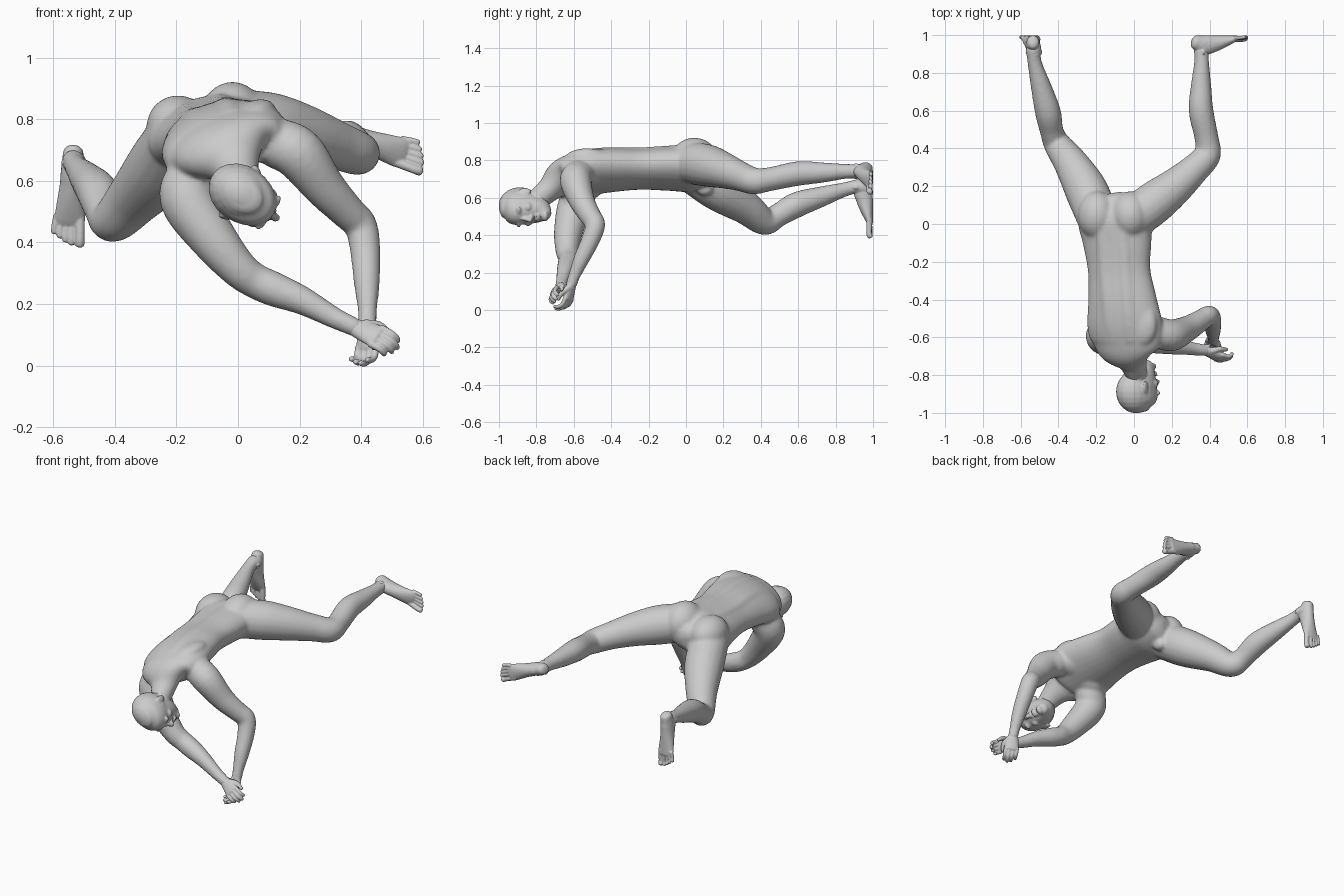
import bpy, bmesh
from math import sin, cos, pi
from mathutils import Vector, Matrix

V = Vector


def catmull(a, b, c, d, t):
    return 0.5 * (2 * b + (c - a) * t + (2 * a - 5 * b + 4 * c - d) * t * t + (3 * b - a - 3 * c + d) * t ** 3)


def loft(bm, pts, ref, ref_end=None, n=18, sub=5, cap=0.7):
    """Closed rounded tube through (x, y, z, radius along ref, other radius)."""
    P = [V(p if len(p) == 5 else (*p, p[3])) for p in pts]
    P = [2 * P[0] - P[1]] + P + [2 * P[-1] - P[-2]]
    S = [catmull(*P[i:i + 4], k / sub) for i in range(len(P) - 3) for k in range(sub)] + [P[-2]]
    ref, ref_end = V(ref), V(ref_end or ref)
    rings = []
    for i, s in enumerate(S):
        t = (S[min(i + 1, len(S) - 1)].xyz - S[max(i - 1, 0)].xyz).normalized()
        r = ref.lerp(ref_end, i / (len(S) - 1))
        u = (r - t * r.dot(t)).normalized()
        rings.append((s.xyz, t, u, max(s[3], .002), max(s[4], .002)))

    def end(ring, sign):
        c, t, u, a, b = ring
        e = cap * min(a, b)
        return [(c + t * sign * e * sin(k * pi / 8), t, u, a * cos(k * pi / 8), b * cos(k * pi / 8)) for k in (1, 2, 3)]
    rings = end(rings[0], -1)[::-1] + rings + end(rings[-1], 1)
    loops = []
    for c, t, u, a, b in rings:
        v = t.cross(u)
        loops.append([bm.verts.new(c + u * a * cos(2 * pi * j / n) + v * b * sin(2 * pi * j / n)) for j in range(n)])
    for A, B in zip(loops, loops[1:]):
        for j in range(n):
            bm.faces.new((A[j], A[(j + 1) % n], B[(j + 1) % n], B[j]))
    bm.faces.new(loops[0][::-1])
    bm.faces.new(loops[-1])


def blob(bm, c, radii, axes=Matrix.Identity(3)):
    m = Matrix.Translation(V(c)) @ axes.to_4x4() @ Matrix.Diagonal((*radii, 1))
    bmesh.ops.create_uvsphere(bm, u_segments=20, v_segments=12, radius=1, matrix=m)


def finish(bm, name, voxel, smooth):
    bmesh.ops.recalc_face_normals(bm, faces=bm.faces)
    me = bpy.data.meshes.new(name)
    bm.to_mesh(me)
    bm.free()
    ob = bpy.data.objects.new(name, me)
    bpy.context.collection.objects.link(ob)
    rm = ob.modifiers.new("blend", 'REMESH')
    rm.mode, rm.voxel_size, rm.use_smooth_shade = 'VOXEL', voxel, True
    sm = ob.modifiers.new("soften", 'SMOOTH')
    sm.factor, sm.iterations = 0.5, smooth
    return ob


# ---- torso, lateral axis twists from hips to shoulders ----
body = bmesh.new()
hip_lat, chest_lat = V((.97, 0, .22)), V((.92, 0, .40))
torso = [(-.115, .10, .745, .14, .092), (-.10, .02, .755, .198, .118), (-.088, -.10, .755, .186, .110),
         (-.078, -.25, .752, .170, .102), (-.062, -.40, .747, .188, .108), (-.050, -.52, .735, .207, .108),
         (-.040, -.61, .718, .200, .100), (-.037, -.675, .70, .160, .086), (-.010, -.725, .65, .085, .068),
         (.010, -.785, .60, .060, .060)]
loft(body, torso, hip_lat, chest_lat, n=28)
for s in (-1, 1):
    # back muscles beside the spine
    strip = []
    for i, (x, y, z, a, b) in enumerate(torso[1:7]):
        lat = hip_lat.lerp(chest_lat, i / 5).normalized()
        nrm = V((-lat.z, 0, lat.x))
        strip.append((*(V((x, y, z)) + nrm * (b - .033) + lat * s * .052), .046, .036))
    loft(body, strip, hip_lat, chest_lat)
    # shoulder blade and breast muscle
    lat = chest_lat.normalized()
    nrm = V((-lat.z, 0, lat.x))
    frame = Matrix((lat, (0, 1, 0), nrm)).transposed()
    c = V((-.045, -.53, .735))
    blob(body, c + lat * s * .105 + nrm * .036, (.09, .12, .046), frame)
    blob(body, c + lat * s * .085 - nrm * .06, (.09, .08, .052), frame)
# buttocks and groin
blob(body, (-.195, .045, .775), (.103, .13, .103))
blob(body, (-.018, .045, .80), (.108, .13, .122))
blob(body, (-.115, .10, .645), (.032, .045, .035))

# ---- legs ----
loft(body, [(-.19, .02, .74, .108), (-.248, .17, .645, .115), (-.333, .32, .548, .092), (-.405, .42, .473, .073),
            (-.435, .49, .505, .063), (-.455, .59, .562, .069), (-.49, .72, .605, .056), (-.525, .85, .645, .039),
            (-.535, .93, .665, .039)], (1, 0, 0))
loft(body, [(0, .03, .785, .112), (.11, .115, .772, .114), (.22, .20, .747, .098), (.32, .29, .715, .08),
            (.388, .365, .69, .072), (.385, .45, .70, .064), (.355, .60, .73, .066), (.355, .73, .735, .055),
            (.358, .86, .742, .040), (.355, .93, .742, .040)], (0, 0, 1))
# kneecaps
blob(body, (-.41, .425, .446), (.046, .046, .046))
blob(body, (.412, .375, .678), (.045, .045, .05))

# ---- arms ----
loft(body, [(-.14, -.57, .62, .088), (-.163, -.60, .54, .092), (-.078, -.63, .410, .077), (0, -.635, .317, .063),
            (.055, -.625, .276, .058), (.12, -.63, .247, .057), (.21, -.645, .211, .047), (.31, -.66, .157, .036),
            (.385, -.67, .122, .031)], (0, 1, 0))
loft(body, [(.12, -.57, .725, .082), (.195, -.59, .69, .086), (.28, -.555, .58, .069), (.355, -.51, .50, .058),
            (.398, -.485, .455, .054), (.413, -.51, .375, .05), (.418, -.56, .27, .043), (.42, -.598, .18, .032),
            (.42, -.613, .135, .031)], (1, 0, 0))
finish(body, "body", .008, 18)

# ---- head: L to its left ear, F out of the face, U to the crown ----
head = bmesh.new()
C = V((.018, -.88, .553))
L, F, U = V((.57, 0, .82)).normalized(), V((.82, 0, -.57)).normalized(), V((0, -1, 0))
HF = Matrix((L, F, U)).transposed()


def hp(l, f, u):
    return C + L * l + F * f + U * u


sections = [(-.132, .077, .034, .036), (-.108, .052, .058, .066), (-.075, .030, .072, .089), (-.03, .010, .082, .108),
            (.02, 0, .089, .116), (.06, -.004, .082, .106), (.088, -.006, .06, .076)]
loft(head, [(*hp(0, f, u), a, b) for u, f, a, b in sections], L, n=28, cap=.5)
blob(head, hp(0, -.008, .008), (.092, .114, .114), HF)
# nose, lips, chin
loft(head, [(*hp(0, .108, .0), .010), (*hp(0, .118, -.028), .012), (*hp(0, .128, -.048), .014)], L)
blob(head, hp(0, .111, -.054), (.02, .013, .009), HF)
blob(head, hp(0, .108, -.081), (.027, .014, .007), HF)
blob(head, hp(0, .105, -.093), (.024, .014, .008), HF)
blob(head, hp(0, .096, -.126), (.027, .02, .018), HF)
for s in (-1, 1):
    # brows, cheekbones, eyes, ears
    blob(head, hp(s * .034, .098, .014), (.034, .014, .014), HF)
    blob(head, hp(s * .046, .070, -.035), (.026, .028, .024), HF)
    ear = HF @ Matrix.Rotation(s * .35, 3, 'Z')
    blob(head, hp(s * .092, -.012, -.018), (.009, .021, .034), ear)
# throat
loft(head, [(*hp(0, -.01, -.05), .058), (.012, -.785, .60, .058)], L)
finish(head, "head", .005, 7)


# ---- hands: d along fingers, side toward the thumb, palm = curl direction ----
def hand(name, wrist, d, palm, thumb_sign, curl):
    bm = bmesh.new()
    w, d = V(wrist), V(d).normalized()
    p = V(palm)
    p = (p - d * p.dot(d)).normalized()
    side = d.cross(p) * thumb_sign
    loft(bm, [(*(w - d * .015), .028, .026), (*(w + d * .03), .036, .022), (*(w + d * .08), .043, .017)], side)
    for i in range(4):
        k = w + d * (.082 - .004 * abs(i - 1)) + side * (.033 - .022 * i)
        ln = (.95, 1.05, 1, .82)[i]
        a = k + (d * .038 + p * .012 * curl) * ln
        b = a + (d * .016 + p * .024 * curl) * ln
        e = b + (p * .022 * curl + d * .002) * ln
        loft(bm, [(*k, .0125), (*a, .0115), (*b, .0105), (*e, .009)], side, n=10, sub=3)
    t0 = w + d * .02 + side * .022
    t1 = w + d * .052 + side * .048 + p * .017
    t2 = w + d * .09 + side * .046 + p * .034
    loft(bm, [(*t0, .019), (*t1, .014), (*t2, .010)], p, n=10, sub=3)
    finish(bm, name, .004, 3)


hand("right_hand", (.385, -.672, .122), (.82, -.42, -.34), (.3, .6, -.5), 1, .7)
hand("left_hand", (.42, -.613, .135), (.0, -.20, -.97), (-.5, -.8, .1), -1, 1)


# ---- feet: flat sole at y = 1, heel to toe along d, medial = big toe side ----
def foot(name, heel, toe, medial, ankle):
    bm = bmesh.new()
    h, t = V(heel), V(toe)
    d, ln = (t - h).normalized(), (t - h).length
    m = V(medial)
    m = (m - d * m.dot(d)).normalized()
    up = V((0, -1, 0))
    prof = [(.09, .033, .038), (.25, .037, .052), (.42, .039, .044), (.58, .045, .033), (.72, .050, .021), (.78, .048, .015)]
    loft(bm, [(*(h + d * ln * f + up * hh), w, hh) for f, w, hh in prof], m)
    # ankle joining the leg, with ankle bones
    a = V(ankle)
    loft(bm, [(*a, .035), (*(a + V((0, .04, 0))), .038), (*(h + d * ln * .22 + up * .04), .038)], m)
    for s in (-1, 1):
        blob(bm, a + V((0, .02, 0)) + m * s * .03, (.014, .018, .014))
    # toes
    for i in range(5):
        r = (.0165, .0115, .011, .0105, .0105)[i]
        o = m * (.036 - (.027 + .0195 * (i - 1) if i else 0))
        reach = (.985, .98, .955, .92, .88)[i]
        loft(bm, [(*(h + d * ln * .72 + o * .9 + up * r * 1.2), r), (*(h + d * ln * (reach - .06) + o + up * r * 1.3), r * .92),
                  (*(h + d * ln * reach + o + up * r), r)], m, n=10, sub=3)
    finish(bm, name, .004, 3)


foot("right_foot", (-.533, 1, .722), (-.550, 1, .392), (1, 0, 0), (-.53, .89, .658))
foot("left_foot", (.298, 1, .768), (.605, 1, .665), (0, 0, -1), (.356, .89, .742))
